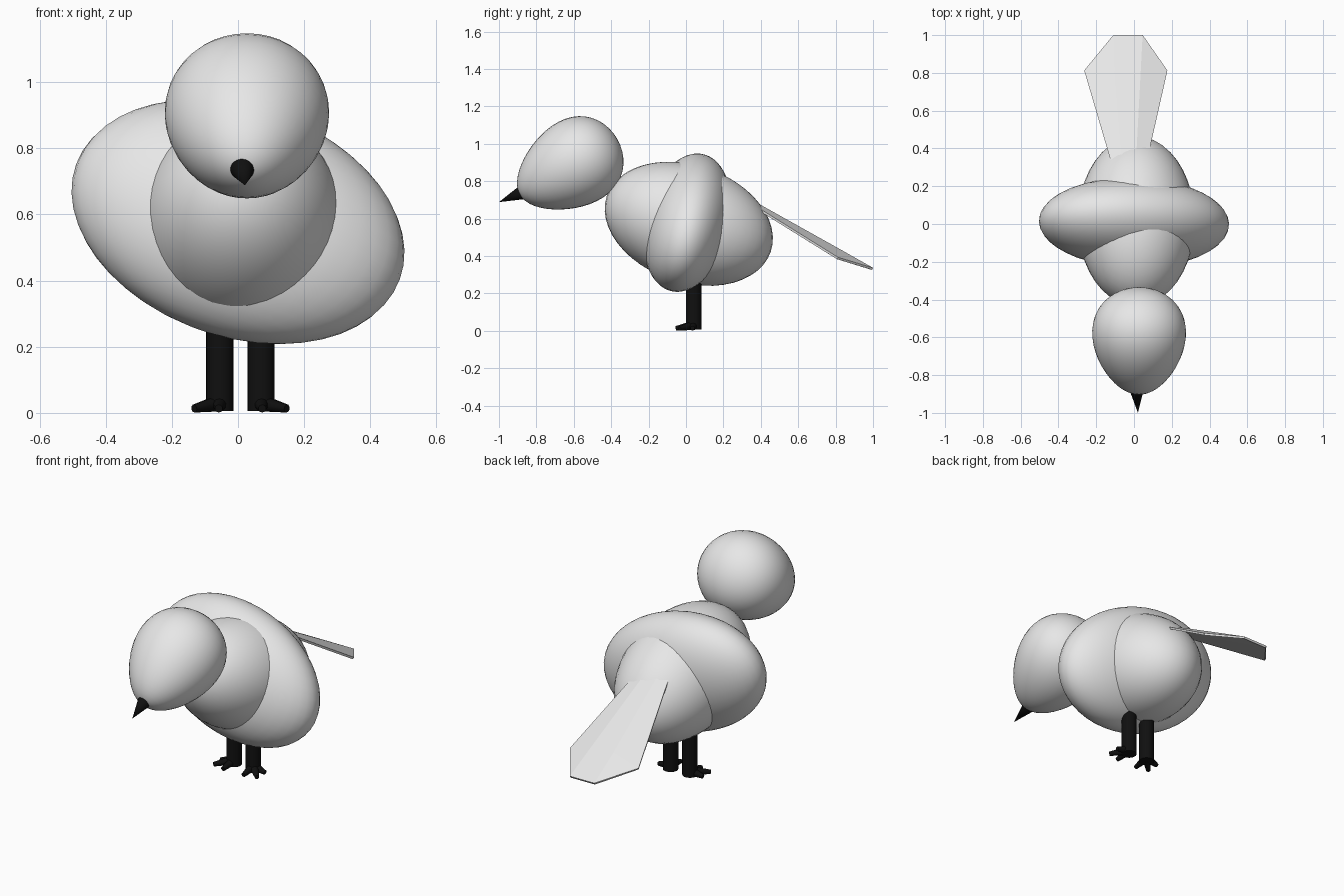
import bpy, bmesh
from math import radians, cos, sin
from mathutils import Matrix, Vector

if "Cube" in bpy.data.objects:
    bpy.data.objects.remove(bpy.data.objects["Cube"])


def material(name, value):
    m = bpy.data.materials.new(name)
    m.diffuse_color = (value, value, value, 1)
    m.use_nodes = True
    m.node_tree.nodes["Principled BSDF"].inputs["Base Color"].default_value = m.diffuse_color
    return m


GREY = material("pale grey", 0.8)
BLACK = material("black", 0.005)


def finish(name, bm, mat, smooth=True):
    bmesh.ops.recalc_face_normals(bm, faces=bm.faces[:])
    mesh = bpy.data.meshes.new(name)
    bm.to_mesh(mesh)
    bm.free()
    mesh.materials.append(mat)
    ob = bpy.data.objects.new(name, mesh)
    bpy.context.collection.objects.link(ob)
    if smooth:
        bpy.context.view_layer.objects.active = ob
        ob.select_set(True)
        bpy.ops.object.shade_smooth_by_angle(angle=radians(40))
        ob.select_set(False)
    return ob


def rot(axis, degrees):
    return Matrix.Rotation(radians(degrees), 4, axis)


def egg(name, centre, size, turn, taper=0.0):
    """Ellipsoid, narrowed towards its local +z end by taper."""
    bm = bmesh.new()
    bmesh.ops.create_uvsphere(bm, u_segments=40, v_segments=24, radius=1)
    for v in bm.verts:
        k = 1 - taper * v.co.z
        v.co.x *= k
        v.co.y *= k
    bm.transform(Matrix.Translation(centre) @ turn @ Matrix.Diagonal((*size, 1)))
    return finish(name, bm, GREY)


def add_cone(bm, a, b, r1, r2, sides=16):
    a, b = Vector(a), Vector(b)
    d = b - a
    m = Matrix.Translation((a + b) / 2) @ d.to_track_quat('Z', 'Y').to_matrix().to_4x4()
    bmesh.ops.create_cone(bm, cap_ends=True, segments=sides, radius1=r1,
                          radius2=r2, depth=d.length, matrix=m)


# Body, the broad tilted wing mass, and the head
egg("body", (0.012, 0.015, 0.572), (0.31, 0.463, 0.313), rot('X', -18.8))
egg("wings", (0, 0.007, 0.578), (0.52, 0.228, 0.353),
    rot('Y', 20.4) @ rot('X', -13.9) @ rot('Z', -3))
egg("head", (0.027, -0.628, 0.877), (0.243, 0.23, 0.30), rot('X', 120), 0.22)

# Beak
bm = bmesh.new()
add_cone(bm, (0.014, -0.88, 0.738), (0.021, -1.0, 0.688), 0.037, 0.0, 24)
finish("beak", bm, BLACK)

# Legs with three splayed toes each: outward, diagonal, forward
for side, name in ((-1, "left_leg"), (1, "right_leg")):
    x, y = 0.0075 + side * 0.0625, 0.042
    bm = bmesh.new()
    add_cone(bm, (x, y, 0.006), (x, y, 0.36), 0.041, 0.041, 24)
    for angle, length in ((5, 0.08), (45, 0.11), (88, 0.097)):
        dx, dy = side * cos(radians(angle)), -sin(radians(angle))
        add_cone(bm, (x + dx * 0.015, y + dy * 0.015, 0.027),
                 (x + dx * length, y + dy * length, 0.013), 0.023, 0.012, 10)
    finish(name, bm, BLACK)

# Fanned tail: three folded strips whose outer edges droop
rows = [
    [(-0.112, 0.30, 0.705), (-0.06, 0.30, 0.722), (0.008, 0.30, 0.722), (0.06, 0.30, 0.705)],
    [(-0.262, 0.81, 0.388), (-0.103, 0.81, 0.437), (0.035, 0.81, 0.437), (0.175, 0.81, 0.388)],
]
tip = [(-0.11, 0.996, 0.331), (0.045, 0.998, 0.331)]
bm = bmesh.new()
v = [[bm.verts.new(p) for p in row] for row in rows]
t = [bm.verts.new(p) for p in tip]
for i in range(3):
    bm.faces.new((v[0][i], v[0][i + 1], v[1][i + 1], v[1][i]))
bm.faces.new((v[1][1], v[1][2], t[1], t[0]))
bm.faces.new((v[1][0], v[1][1], t[0]))
bm.faces.new((v[1][2], v[1][3], t[1]))
tail = finish("tail", bm, GREY, smooth=False)
solid = tail.modifiers.new("thickness", 'SOLIDIFY')
solid.thickness = 0.012
solid.offset = 0
